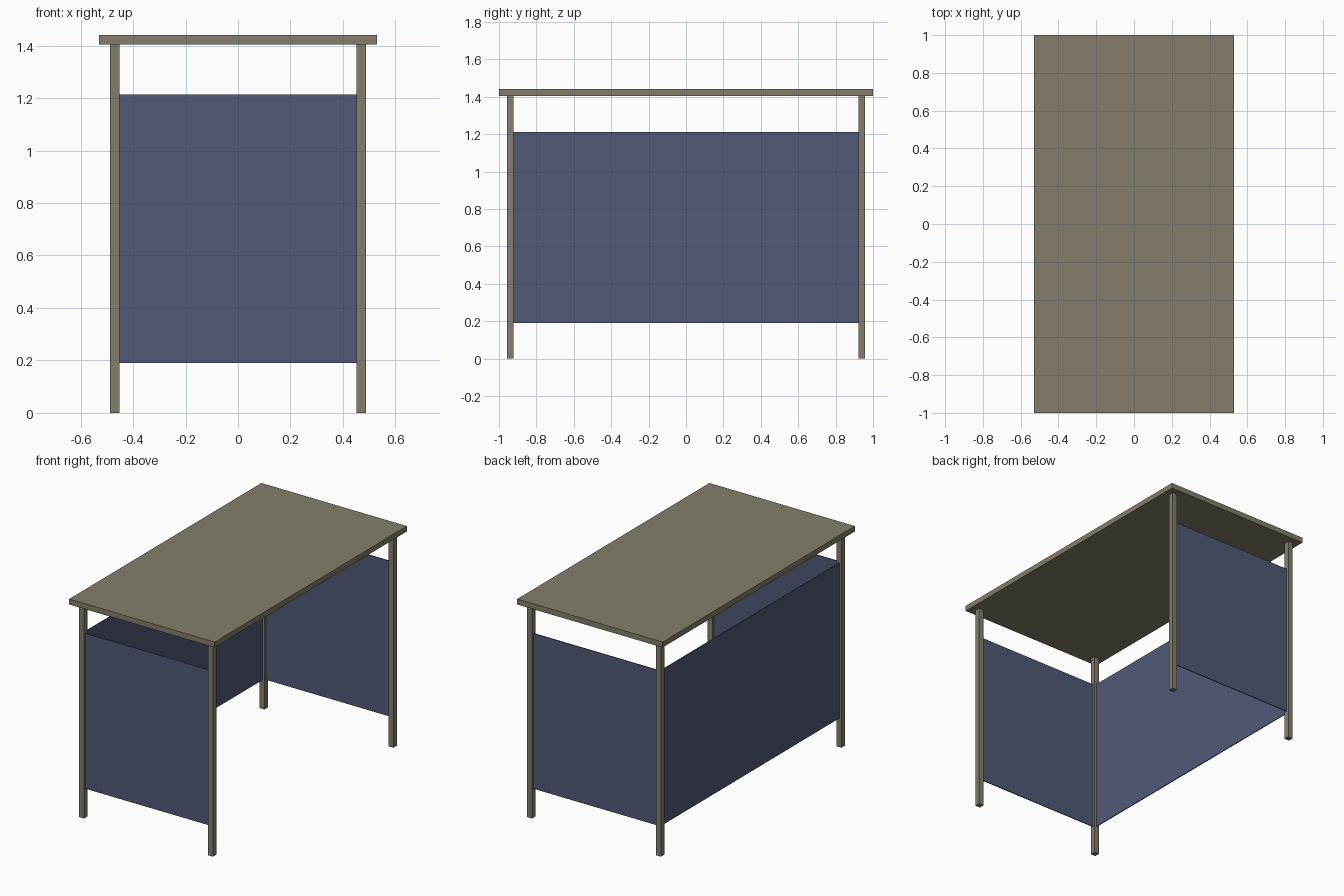
import bpy

if "Cube" in bpy.data.objects:
    bpy.data.objects.remove(bpy.data.objects["Cube"])


def material(name, rgb):
    m = bpy.data.materials.new(name)
    m.diffuse_color = (*rgb, 1.0)
    m.use_nodes = True
    m.node_tree.nodes["Principled BSDF"].inputs["Base Color"].default_value = m.diffuse_color
    return m


TAN = material("tan_wood", (0.23, 0.207, 0.148))
BLUE = material("slate_blue", (0.083, 0.101, 0.18))


def box(name, lo, hi, mat):
    """Axis-aligned box between two corners."""
    centre = [(a + b) / 2 for a, b in zip(lo, hi)]
    bpy.ops.mesh.primitive_cube_add(size=1, location=centre)
    ob = bpy.context.object
    ob.name = name
    ob.scale = [b - a for a, b in zip(lo, hi)]
    bpy.ops.object.transform_apply(location=False, rotation=False, scale=True)
    ob.data.materials.append(mat)
    return ob


TOP_X, TOP_Y = 0.53, 1.0          # half sizes of the table top
TOP_Z0, TOP_Z1 = 1.405, 1.441
LEG = 0.036
LEG_X, LEG_Y = 0.47, 0.939        # leg centres
PANEL_Z0, PANEL_Z1 = 0.19, 1.213
T = 0.003                         # half panel thickness

# Table top
box("table_top", (-TOP_X, -TOP_Y, TOP_Z0), (TOP_X, TOP_Y, TOP_Z1), TAN)

# Four square legs
h = LEG / 2
for sy, end in ((-1, "front"), (1, "back")):
    for sx, side in ((-1, "left"), (1, "right")):
        x, y = sx * LEG_X, sy * LEG_Y
        box(f"{end}_{side}_leg", (x - h, y - h, 0), (x + h, y + h, TOP_Z0), TAN)

    # End panel between the two legs
    y = sy * LEG_Y
    box(f"{end}_panel", (-LEG_X + h, y - T, PANEL_Z0),
        (LEG_X - h, y + T, PANEL_Z1), BLUE)

# Long panel on the left side only; the right side stays open
box("left_panel", (-LEG_X - T, -LEG_Y + h, PANEL_Z0),
    (-LEG_X + T, LEG_Y - h, PANEL_Z1), BLUE)
